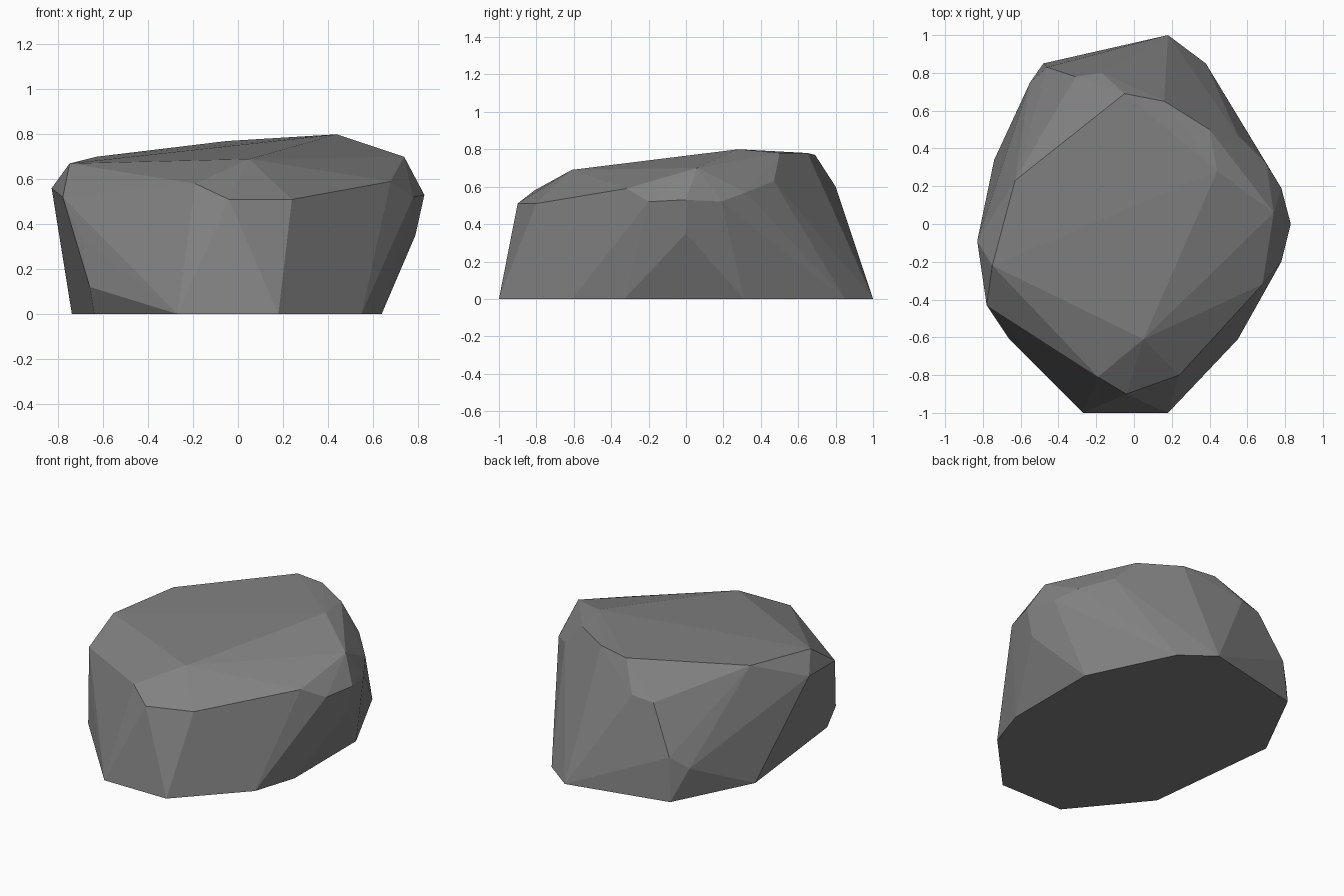
import bpy
import bmesh

# Remove the default object only
default_cube = bpy.data.objects.get("Cube")
if default_cube:
    bpy.data.objects.remove(default_cube, do_unlink=True)


def make_material(name, colour):
    material = bpy.data.materials.new(name)
    material.use_nodes = True
    material.diffuse_color = colour
    shader = material.node_tree.nodes.get("Principled BSDF")
    shader.inputs["Base Color"].default_value = colour
    return material


def chiselled_block(name, corners, material):
    """Wrap flat facets around the corners and merge coplanar triangles."""
    mesh = bpy.data.meshes.new(name)
    block = bmesh.new()
    for corner in corners:
        block.verts.new(corner)
    hull = bmesh.ops.convex_hull(block, input=block.verts)
    unused = {item for item in hull["geom_interior"] + hull["geom_unused"]
              if isinstance(item, bmesh.types.BMVert)}
    bmesh.ops.delete(block, geom=list(unused), context='VERTS')
    bmesh.ops.dissolve_limit(block, angle_limit=.03,
                             verts=block.verts, edges=block.edges)
    bmesh.ops.recalc_face_normals(block, faces=block.faces)
    for face in block.faces:
        face.smooth = False
    block.to_mesh(mesh)
    block.free()
    mesh.materials.append(material)
    rock = bpy.data.objects.new(name, mesh)
    bpy.context.collection.objects.link(rock)
    return rock


# Flat footprint on the ground
footprint = [(-.27, -1), (.18, -1), (.55, -.61), (.64, -.33), (.64, .31),
             (.38, .85), (.18, 1), (-.48, .85), (-.74, .34), (-.64, -.55)]

# Shoulder where the walls meet the upper bevels
shoulder = [(-.04, -.9, .51), (.24, -.8, .51), (.68, -.32, .59),
            (.78, -.2, .52), (.83, 0, .53), (.79, 0, .35),
            (.78, .19, .52), (.7, .32, .57), (.55, .47, .63),
            (-.17, .8, .6), (-.31, .78, .58), (-.83, -.09, .56),
            (-.78, -.43, .52)]

# Sloping crown
crown = [(-.19, -.81, .58), (.05, -.61, .69), (.74, .06, .7),
         (.44, .28, .8), (.4, .5, .78), (.16, .65, .78),
         (-.05, .69, .77), (-.63, .23, .7), (-.75, -.22, .67)]

# Small chips standing out of the walls
chips = [(-.46, .83, .28), (-.55, .75, .2),
         (-.69, -.55, .33), (-.66, -.61, .12)]

ground_corners = [(x, y, 0) for x, y in footprint]
stone = make_material("stone grey", (.22, .22, .22, 1))
chiselled_block("rock", ground_corners + shoulder + crown + chips, stone)
